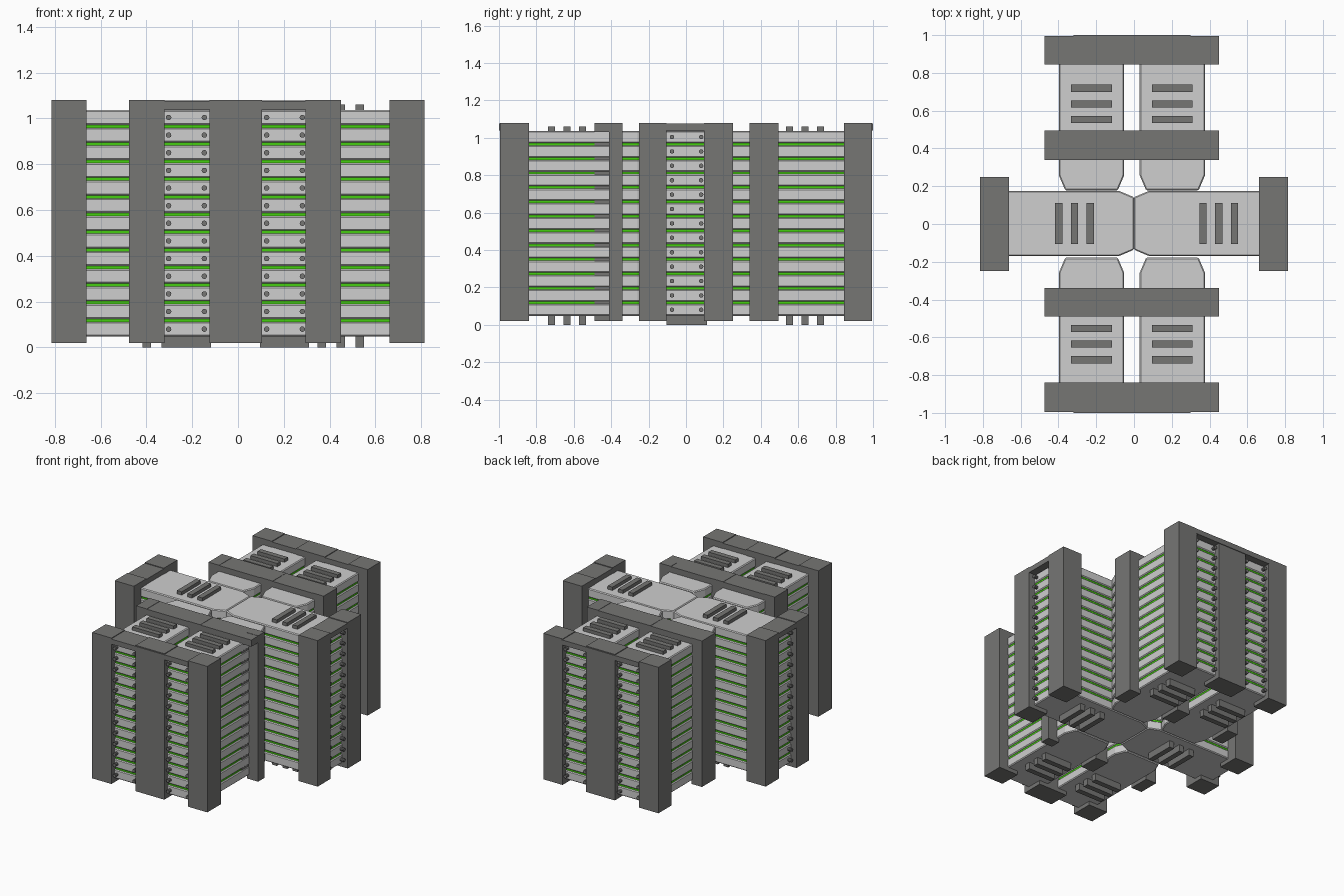
import bpy, bmesh, math
from mathutils import Matrix

if "Cube" in bpy.data.objects:
    bpy.data.objects.remove(bpy.data.objects["Cube"])


def material(name, rgb):
    m = bpy.data.materials.new(name)
    m.diffuse_color = (*rgb, 1)
    m.use_nodes = True
    m.node_tree.nodes["Principled BSDF"].inputs["Base Color"].default_value = m.diffuse_color
    return m


LIGHT = material("light grey", (0.62, 0.62, 0.62))
DARK = material("dark grey", (0.18, 0.18, 0.175))
GREEN = material("bright green", (0.06, 0.62, 0.005))


def finish(name, bm, mat):
    bmesh.ops.recalc_face_normals(bm, faces=bm.faces[:])
    me = bpy.data.meshes.new(name)
    bm.to_mesh(me)
    bm.free()
    me.materials.append(mat)
    ob = bpy.data.objects.new(name, me)
    bpy.context.collection.objects.link(ob)
    return ob


def add_box(bm, x0, x1, y0, y1, z0, z1, mtx=Matrix()):
    m = mtx @ Matrix.Translation(((x0 + x1) / 2, (y0 + y1) / 2, (z0 + z1) / 2))
    m = m @ Matrix.Diagonal((x1 - x0, y1 - y0, z1 - z0, 1))
    bmesh.ops.create_cube(bm, size=1, matrix=m)


def add_slab(bm, length, half, z0, z1, mtx, inset=0.0):
    """Slab along +x whose inner end (x = 0) tapers in."""
    h, i = half - inset, inset
    pts = [(i, -h + 0.034), (0.08, -h), (length - i, -h),
           (length - i, h), (0.08, h), (i, h - 0.034)]
    vs = [bm.verts.new(mtx @ Matrix.Translation((x, y, z0)).translation) for x, y in pts]
    face = bm.faces.new(vs)
    new = bmesh.ops.extrude_face_region(bm, geom=[face])
    top = [v for v in new["geom"] if isinstance(v, bmesh.types.BMVert)]
    bmesh.ops.translate(bm, vec=(0, 0, z1 - z0), verts=top)


LEVELS = [0.08 + 0.077 * k for k in range(13)]


def pod(name, x, y, angle, length, half, rib0):
    mtx = Matrix.Translation((x, y, 0)) @ Matrix.Rotation(math.radians(angle), 4, 'Z')
    # stack of chamfered slabs
    bm = bmesh.new()
    for z in LEVELS:
        add_slab(bm, length, half, z - 0.032, z + 0.032, mtx)
    slabs = finish(name + "_slabs", bm, LIGHT)
    bev = slabs.modifiers.new("chamfer", 'BEVEL')
    bev.width, bev.segments = 0.006, 1
    # green core showing in the gaps
    bm = bmesh.new()
    add_slab(bm, length, half, 0.08, 1.0, mtx, 0.008)
    finish(name + "_core", bm, GREEN)
    # two studs per slab at the outer end
    bm = bmesh.new()
    for z in LEVELS:
        for s in (-0.078, 0.078):
            bmesh.ops.create_cone(
                bm, cap_ends=True, segments=10, radius1=0.012, radius2=0.012, depth=0.04,
                matrix=mtx @ Matrix.Translation((length + 0.008, s, z))
                @ Matrix.Rotation(math.pi / 2, 4, 'Y'))
    finish(name + "_studs", bm, DARK)
    # ribs above and below
    bm = bmesh.new()
    for k in range(3):
        u = rib0 + 0.083 * k
        add_box(bm, u - 0.019, u + 0.019, -0.108, 0.108, 1.02, 1.06, mtx)
        add_box(bm, u - 0.019, u + 0.019, -0.108, 0.108, 0.0, 0.06, mtx)
    finish(name + "_ribs", bm, DARK)


# six pods
for side, x in (("left", -0.225), ("right", 0.203)):
    pod("back_" + side + "_pod", x, 0.178, 90, 0.78, 0.173, 0.375)
    pod("front_" + side + "_pod", x, -0.178, -90, 0.78, 0.173, 0.375)
pod("centre_left_pod", 0, 0.003, 180, 0.77, 0.173, 0.232)
pod("centre_right_pod", 0, 0.003, 0, 0.77, 0.173, 0.366)

Z0, Z1 = 0.02, 1.08
POSTS = [(-0.475, -0.32), (-0.125, 0.105), (0.295, 0.45)]

# end frames: three posts under a top beam
for name, y0, y1 in (("front_frame", -0.995, -0.84), ("back_frame", 0.845, 0.995)):
    bm = bmesh.new()
    for a, b in POSTS:
        add_box(bm, a, b, y0, y1, Z0, Z1)
    add_box(bm, -0.32, 0.30, min(y0, y0 * 1.005), max(y1, y1 * 1.005), 1.038, 1.075)
    finish(name, bm, DARK)

# inner frames: outer posts and a filler between the pods
for name, y0, y1 in (("inner_front_frame", -0.49, -0.34), ("inner_back_frame", 0.34, 0.495)):
    bm = bmesh.new()
    add_box(bm, -0.475, -0.39, y0, y1, Z0, Z1)
    add_box(bm, -0.06, 0.04, y0, y1, Z0, Z1)
    if y0 < 0:  # front right post is half width, with a filler behind the slabs
        add_box(bm, 0.36, 0.45, -0.412, y1, Z0, Z1)
        add_box(bm, 0.35, 0.372, y0, -0.412, 0.06, 1.03)
    else:
        add_box(bm, 0.36, 0.45, y0, y1, Z0, Z1)
    add_box(bm, -0.475, 0.45, y0, y1, 1.03, 1.078)
    finish(name, bm, DARK)

# side frames: two posts under a top beam
for name, x0, x1 in (("left_frame", -0.815, -0.662), ("right_frame", 0.662, 0.815)):
    bm = bmesh.new()
    add_box(bm, x0, x1, -0.25, -0.103, Z0, Z1)
    add_box(bm, x0, x1, 0.095, 0.25, Z0, Z1)
    add_box(bm, x0, x1, -0.11, 0.10, 1.038, 1.075)
    finish(name, bm, DARK)
